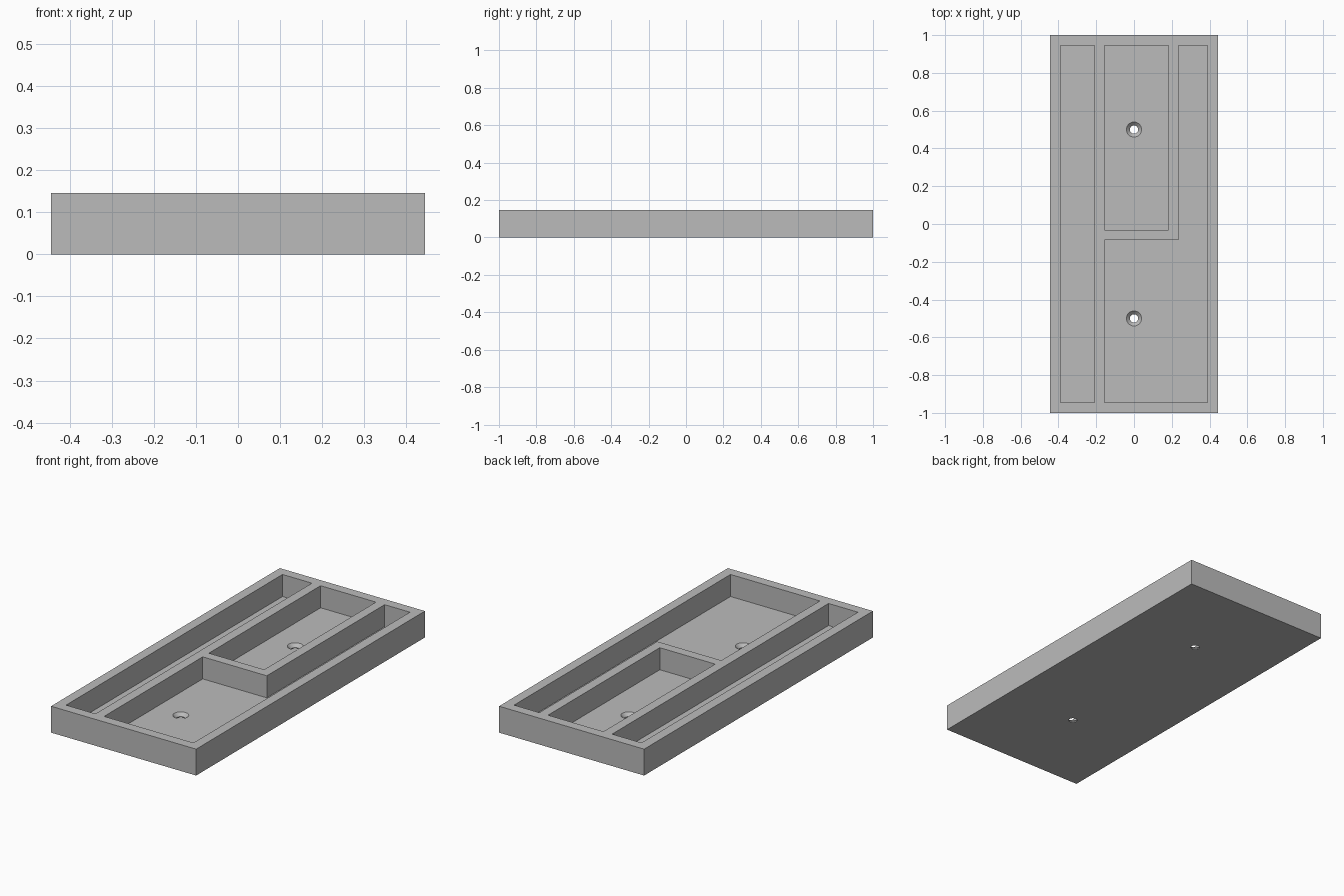
import bpy
import bmesh
import math

if "Cube" in bpy.data.objects:
    bpy.data.objects.remove(bpy.data.objects["Cube"])

HALF_X, HALF_Y, HEIGHT, FLOOR = 0.444, 1.0, 0.146, 0.024

grey = bpy.data.materials.new("plain grey")
grey.use_nodes = True
colour = (0.5, 0.5, 0.5, 1)
grey.diffuse_color = colour
grey.node_tree.nodes["Principled BSDF"].inputs["Base Color"].default_value = colour


def add_object(name, bm):
    bmesh.ops.recalc_face_normals(bm, faces=bm.faces)
    mesh = bpy.data.meshes.new(name)
    bm.to_mesh(mesh)
    bm.free()
    mesh.materials.append(grey)
    obj = bpy.data.objects.new(name, mesh)
    bpy.context.collection.objects.link(obj)
    return obj


def prism(name, outline, bottom, top):
    """Extrude a flat outline upward."""
    bm = bmesh.new()
    face = bm.faces.new([bm.verts.new((x, y, bottom)) for x, y in outline])
    raised = bmesh.ops.extrude_face_region(bm, geom=[face])["geom"]
    verts = [v for v in raised if isinstance(v, bmesh.types.BMVert)]
    bmesh.ops.translate(bm, verts=verts, vec=(0, 0, top - bottom))
    return add_object(name, bm)


def rectangle(x0, y0, x1, y1):
    return [(x0, y0), (x1, y0), (x1, y1), (x0, y1)]


def screw_hole(name, y, segments=32):
    """Lathe a countersunk hole: straight bore below, cone above."""
    bm = bmesh.new()
    profile = [(0.022, -0.02), (0.022, 0.006), (0.06, 0.044)]
    rings = []
    for r, z in profile:
        angles = [math.tau * i / segments for i in range(segments)]
        rings.append([bm.verts.new((r * math.cos(a), y + r * math.sin(a), z)) for a in angles])
    for low, high in zip(rings, rings[1:]):
        for i in range(segments):
            j = (i + 1) % segments
            bm.faces.new((low[i], low[j], high[j], high[i]))
    bm.faces.new(rings[0][::-1])
    bm.faces.new(rings[-1])
    return add_object(name, bm)


# Solid tray block
tray = prism("tray", rectangle(-HALF_X, -HALF_Y, HALF_X, HALF_Y), 0, HEIGHT)

# Compartments: long slot, rear box and L-shaped bay
END, SIDE = 0.946, 0.39
l_shape = [(-0.157, -END), (SIDE, -END), (SIDE, END),
           (0.235, END), (0.235, -0.084), (-0.157, -0.084)]
pockets = {
    "slot_cutter": rectangle(-SIDE, -END, -0.21, END),
    "rear_box_cutter": rectangle(-0.157, -0.031, 0.182, END),
    "l_bay_cutter": l_shape,
}
cutters = [prism(name, outline, FLOOR, HEIGHT + 0.1) for name, outline in pockets.items()]

# Countersunk screw holes in the floor
cutters += [screw_hole("front_hole_cutter", -0.5), screw_hole("rear_hole_cutter", 0.5)]

# Cut everything out of the block, then discard the cutters
bpy.context.view_layer.objects.active = tray
for cutter in cutters:
    cutter.hide_render = True
    cut = tray.modifiers.new(cutter.name, "BOOLEAN")
    cut.operation = "DIFFERENCE"
    cut.solver = "EXACT"
    cut.object = cutter
    bpy.ops.object.modifier_apply(modifier=cut.name)
    bpy.data.objects.remove(cutter)

# Smooth the round holes, keep the edges sharp
tray.select_set(True)
bpy.ops.object.shade_smooth_by_angle(angle=math.radians(30))
